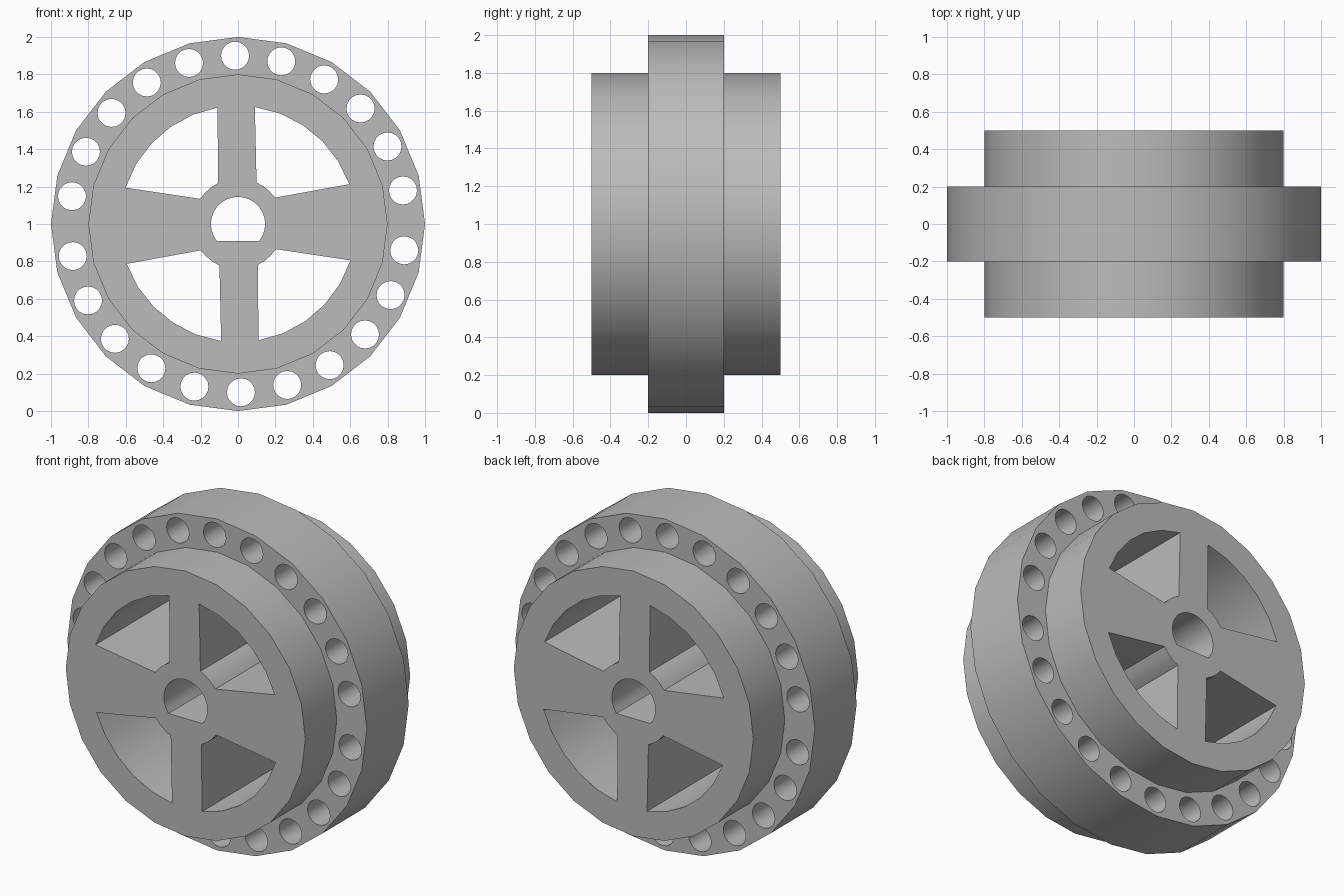
import bpy
import bmesh
from math import sin, cos, pi, radians, asin
from mathutils import Matrix

cube = bpy.data.objects.get("Cube")
if cube:
    bpy.data.objects.remove(cube)

grey = bpy.data.materials.new("plain grey")
grey.use_nodes = True
grey.diffuse_color = (0.5, 0.5, 0.5, 1)
grey.node_tree.nodes["Principled BSDF"].inputs["Base Color"].default_value = (0.5, 0.5, 0.5, 1)


def arc(radius, start, end, steps, cx=0, cy=0):
    """Points along an arc, angles in degrees."""
    angles = [radians(start + (end - start) * i / steps) for i in range(steps + 1)]
    return [(cx + radius * cos(a), cy + radius * sin(a)) for a in angles]


def circle(radius, steps, cx=0, cy=0):
    return arc(radius, 0, 360, steps, cx, cy)[:-1]


def plate(name, loops, depth):
    """Extrude filled outlines (first is outer, the rest are openings) along y."""
    curve = bpy.data.curves.new(name + "_outline", "CURVE")
    curve.dimensions = "2D"
    curve.fill_mode = "BOTH"
    curve.extrude = depth / 2
    for loop in loops:
        spline = curve.splines.new("POLY")
        spline.points.add(len(loop) - 1)
        for point, (x, y) in zip(spline.points, loop):
            point.co = (x, y, 0, 1)
        spline.use_cyclic_u = True
    temp = bpy.data.objects.new(name + "_outline", curve)
    bpy.context.collection.objects.link(temp)
    bpy.context.view_layer.update()
    mesh = bpy.data.meshes.new_from_object(
        temp.evaluated_get(bpy.context.evaluated_depsgraph_get()))
    bpy.data.objects.remove(temp)
    bpy.data.curves.remove(curve)

    bm = bmesh.new()
    bm.from_mesh(mesh)
    bmesh.ops.remove_doubles(bm, verts=bm.verts, dist=0.0005)
    bm.transform(Matrix.Translation((0, 0, 1)) @ Matrix.Rotation(pi / 2, 4, "X"))
    bmesh.ops.recalc_face_normals(bm, faces=bm.faces)
    bm.to_mesh(mesh)
    bm.free()
    mesh.name = name
    mesh.materials.clear()
    mesh.materials.append(grey)
    obj = bpy.data.objects.new(name, mesh)
    bpy.context.collection.objects.link(obj)
    bpy.ops.object.select_all(action="DESELECT")
    obj.select_set(True)
    bpy.context.view_layer.objects.active = obj
    bpy.ops.object.shade_smooth_by_angle(angle=radians(25))
    return obj


# Rim with two rows of eleven holes, a wider gap at each side
rim_loops = [circle(1, 24), circle(0.79, 24)]
for first, step in ((11.5, 15.9), (-9, -16)):
    for i in range(11):
        a = radians(first + step * i)
        rim_loops.append(circle(0.075, 20, 0.9 * cos(a), 0.9 * sin(a)))
plate("rim", rim_loops, 0.4)

# Drum with a flat-sided bore and four windows between tapered spokes
flat = 180 / pi * asin(0.09 / 0.145)
drum_loops = [circle(0.8, 24), arc(0.145, -flat, 180 + flat, 20)]
tilt = 0.9
for middle, side in ((0, 1), (180, -1), (180, 1), (360, -1)):
    outer = arc(0.632, middle + side * (18.8 + tilt * side),
                middle + side * (80.9 + tilt * side), 5)
    inner = arc(0.243, middle + side * (65 + tilt * side),
                middle + side * (34.5 + tilt * side), 3)
    drum_loops.append(outer + inner)
plate("drum", drum_loops, 1.0)
